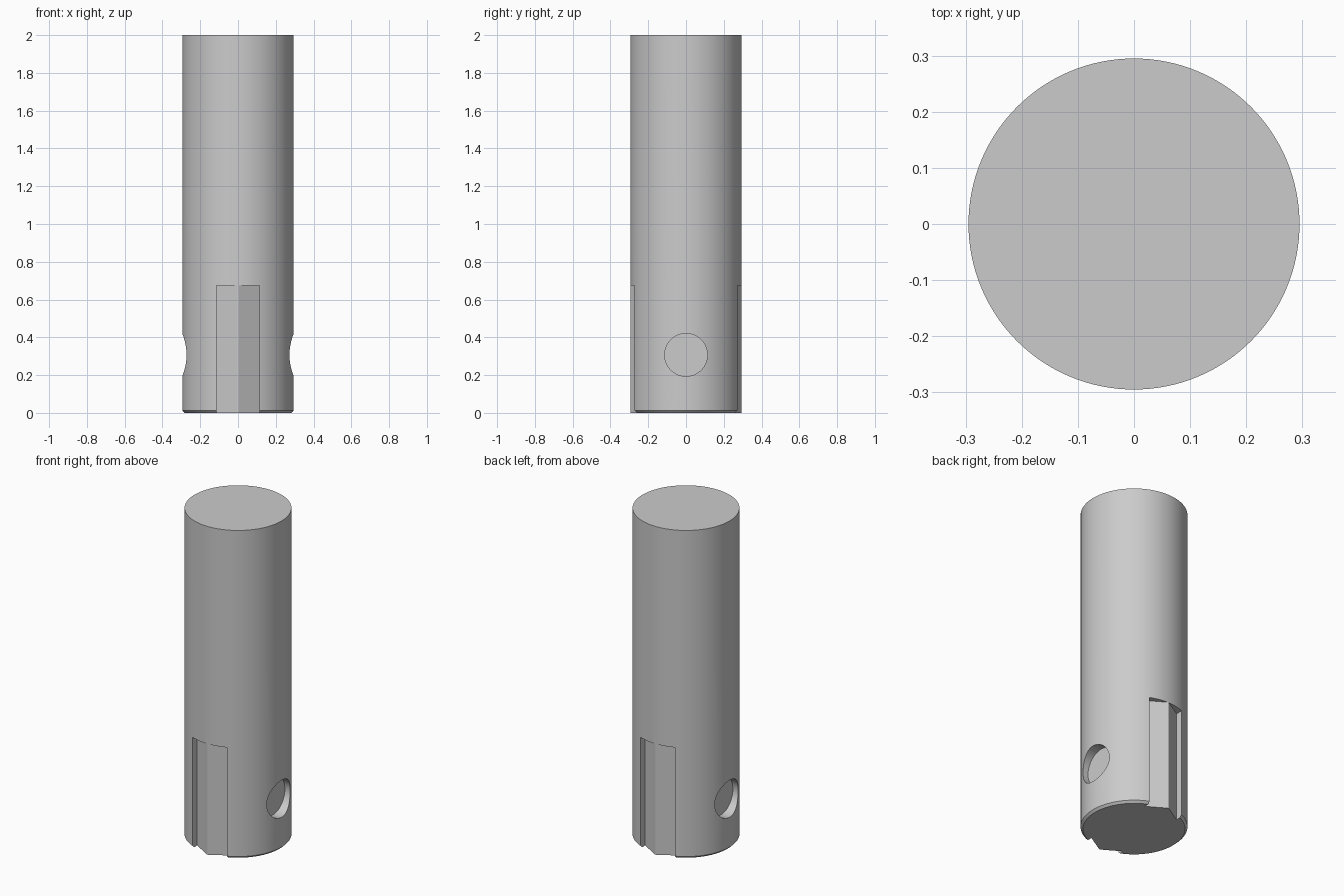
import bpy, bmesh, math
from mathutils import Matrix

if "Cube" in bpy.data.objects:
    bpy.data.objects.remove(bpy.data.objects["Cube"], do_unlink=True)

R, H = 0.295, 2.0            # shaft radius and height
SLOT_W, SLOT_H = 0.115, 0.675  # slot half width and height
SLOT_Y = 0.2286              # distance of the slot floor from the axis
HOLE_X, HOLE_Z, HOLE_R = 0.237, 0.307, 0.113
SIDES = 128

steel = bpy.data.materials.new("plain grey")
steel.use_nodes = True
grey = (0.6, 0.6, 0.6, 1)
steel.diffuse_color = grey
steel.node_tree.nodes["Principled BSDF"].inputs["Base Color"].default_value = grey


def to_object(name, bm):
    bmesh.ops.recalc_face_normals(bm, faces=bm.faces)
    mesh = bpy.data.meshes.new(name)
    bm.to_mesh(mesh)
    bm.free()
    obj = bpy.data.objects.new(name, mesh)
    bpy.context.collection.objects.link(obj)
    mesh.materials.append(steel)
    return obj


def prism(name, outline, z0, z1):
    bm = bmesh.new()
    face = bm.faces.new([bm.verts.new((x, y, z0)) for x, y in outline])
    top = bmesh.ops.extrude_face_region(bm, geom=[face])["geom"]
    bmesh.ops.translate(bm, vec=(0, 0, z1 - z0),
                        verts=[v for v in top if isinstance(v, bmesh.types.BMVert)])
    return to_object(name, bm)


def cut(body, cutter):
    mod = body.modifiers.new("cut", "BOOLEAN")
    mod.operation = "DIFFERENCE"
    mod.solver = "EXACT"
    mod.object = cutter
    bpy.context.view_layer.objects.active = body
    bpy.ops.object.modifier_apply(modifier=mod.name)
    bpy.data.objects.remove(cutter, do_unlink=True)


# Shaft with a small chamfer round the bottom end
bm = bmesh.new()
bmesh.ops.create_cone(bm, cap_ends=True, segments=SIDES, radius1=R, radius2=R,
                      depth=H, matrix=Matrix.Translation((0, 0, H / 2)))
rim = [e for e in bm.edges if all(v.co.z < 0.01 for v in e.verts)]
bmesh.ops.bevel(bm, geom=rim, offset=0.013, segments=1, affect="EDGES")
shaft = to_object("shaft", bm)

for s in (-1, 1):
    # Lengthwise slots, front and back
    cut(shaft, prism("slot_cutter", [(-SLOT_W, s * SLOT_Y), (SLOT_W, s * SLOT_Y),
                                     (SLOT_W, s * 0.5), (-SLOT_W, s * 0.5)], -0.1, SLOT_H))
    # Flat-bottomed round holes, left and right
    bm = bmesh.new()
    bmesh.ops.create_cone(bm, cap_ends=True, segments=64, radius1=HOLE_R, radius2=HOLE_R,
                          depth=0.2, matrix=Matrix.Translation((s * (HOLE_X + 0.1), 0, HOLE_Z))
                          @ Matrix.Rotation(math.pi / 2, 4, "Y"))
    cut(shaft, to_object("hole_cutter", bm))

# Pointed ridges standing in the slots
ridges = []
for s, side in ((-1, "front"), (1, "back")):
    outline = [(-SLOT_W, SLOT_Y), (-0.004, R), (0.004, R), (SLOT_W, SLOT_Y),
               (SLOT_W, SLOT_Y - 0.01), (-SLOT_W, SLOT_Y - 0.01)]
    ridges.append(prism(side + "_ridge", [(x, s * y) for x, y in outline], 0, SLOT_H))

# Smooth round sides, sharp edges
bpy.ops.object.select_all(action="DESELECT")
for obj in [shaft] + ridges:
    obj.select_set(True)
bpy.context.view_layer.objects.active = shaft
bpy.ops.object.shade_smooth_by_angle(angle=math.radians(20))
